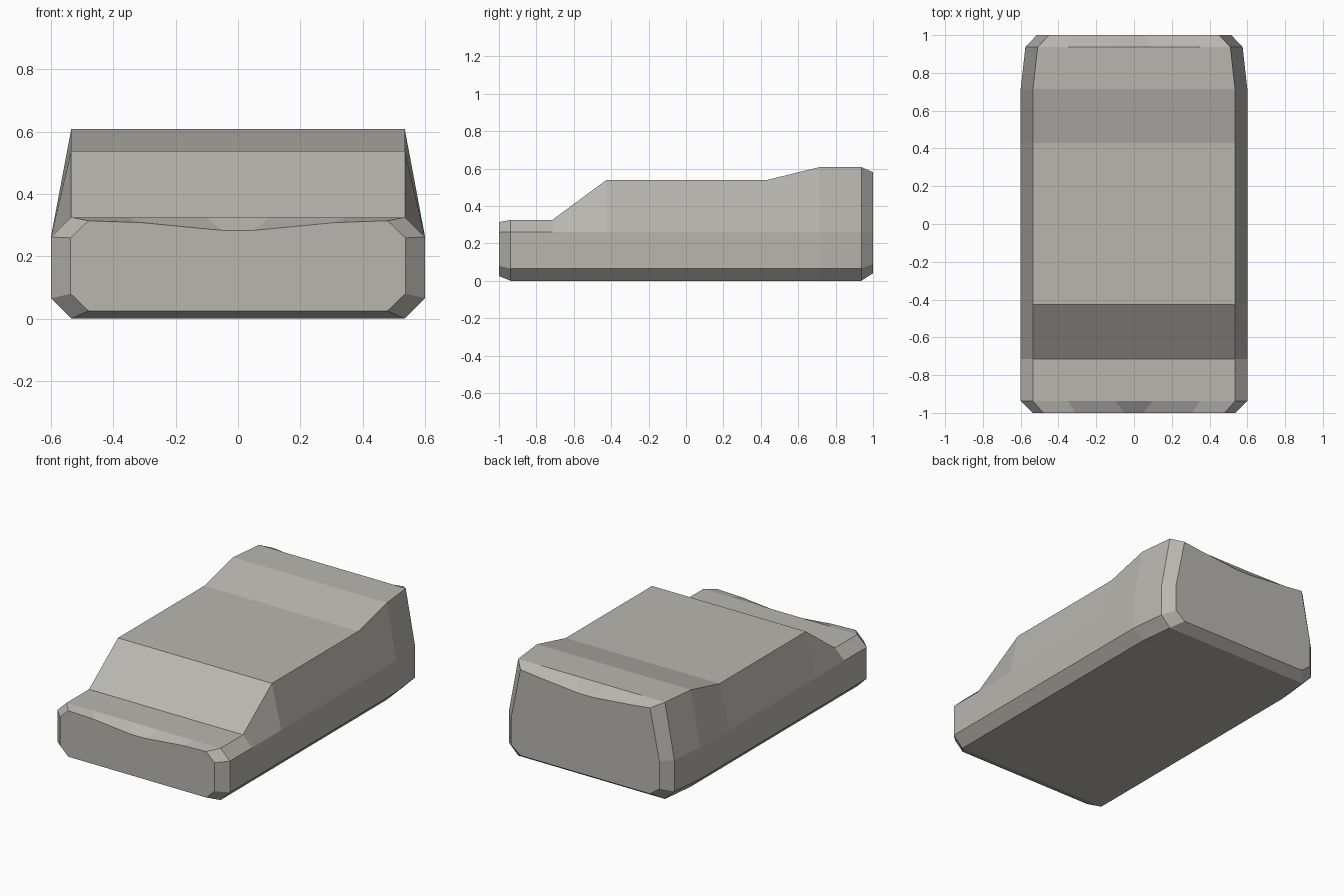
import bpy
import bmesh

if "Cube" in bpy.data.objects:
    bpy.data.objects.remove(bpy.data.objects["Cube"])


def half_section(low, wide, top_x, z0, z1, belt, top, mid, centre, cx):
    """Right half of a cross-section, from the floor edge up to the roof centre."""
    return [(low, z0), (wide, z1), (wide, belt), (top_x, top), (cx[0], mid), (cx[1], centre)]


def loft(name, stations):
    bm = bmesh.new()
    rings = []
    for y, half in stations:
        loop = half + [(-x, z) for x, z in reversed(half)]
        rings.append([bm.verts.new((x, y, z)) for x, z in loop])
    n = len(rings[0])
    for a, b in zip(rings, rings[1:]):
        for i in range(n):
            j = (i + 1) % n
            bm.faces.new((a[i], a[j], b[j], b[i]))
    bm.faces.new(rings[0])
    bm.faces.new(rings[-1])
    bmesh.ops.recalc_face_normals(bm, faces=bm.faces)
    mesh = bpy.data.meshes.new(name)
    bm.to_mesh(mesh)
    bm.free()
    obj = bpy.data.objects.new(name, mesh)
    bpy.context.collection.objects.link(obj)
    return obj


def body(top, shrink=0.0):
    """Full-size section with a flat top."""
    return half_section(0.535 - shrink, 0.6 - shrink, 0.535 - shrink,
                        0.0, 0.065, 0.262, top, top, top, (0.35, 0.1))


# Bevelled nose with a sagging top edge
nose = half_section(0.48, 0.537, 0.48, 0.025, 0.08, 0.259, 0.314, 0.308, 0.283, (0.31, 0.05))
# Bevelled tail, also sagging in the middle
tail = half_section(0.45, 0.515, 0.45, 0.04, 0.09, 0.262, 0.58, 0.565, 0.54, (0.32, 0.05))

# Van-like body: hood, windscreen, roof and raised rear
vehicle = loft("vehicle_body", [
    (-1.0, nose),
    (-0.937, body(0.325)),
    (-0.715, body(0.325)),
    (-0.427, body(0.538)),
    (0.43, body(0.538)),
    (0.715, body(0.608)),
    (0.937, body(0.608, 0.025)),
    (1.0, tail),
])

# Warm mid-grey paint
paint = bpy.data.materials.new("warm_grey")
paint.diffuse_color = (0.48, 0.47, 0.435, 1.0)
paint.use_nodes = True
paint.node_tree.nodes["Principled BSDF"].inputs["Base Color"].default_value = paint.diffuse_color
vehicle.data.materials.append(paint)
